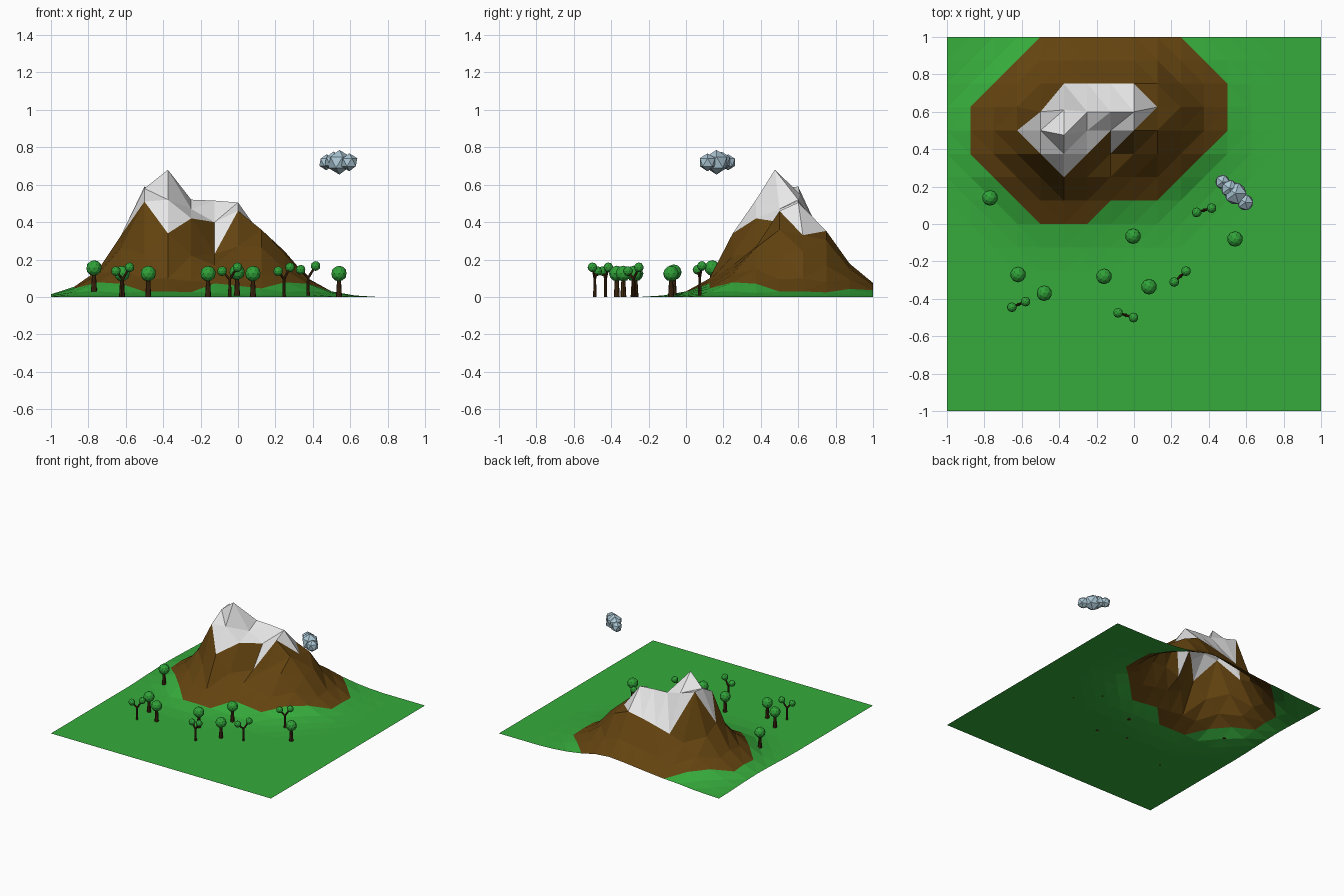
import bpy, bmesh, math
from mathutils import Vector

if "Cube" in bpy.data.objects:
    bpy.data.objects.remove(bpy.data.objects["Cube"])

def material(name, rgb):
    m = bpy.data.materials.new(name)
    m.diffuse_color = (*rgb, 1)
    m.use_nodes = True
    m.node_tree.nodes["Principled BSDF"].inputs["Base Color"].default_value = m.diffuse_color
    return m

GRASS = material("grass green", (0.037, 0.41, 0.045))
ROCK = material("rock brown", (0.125, 0.056, 0.005))
SNOW = material("snow white", (0.8, 0.8, 0.8))
LEAF = material("leaf green", (0.03, 0.36, 0.04))
BARK = material("bark brown", (0.06, 0.025, 0.006))
CLOUD = material("cloud blue", (0.40, 0.56, 0.65))

def finish(bm, name, mats):
    me = bpy.data.meshes.new(name)
    bm.to_mesh(me)
    bm.free()
    for m in mats:
        me.materials.append(m)
    ob = bpy.data.objects.new(name, me)
    bpy.context.collection.objects.link(ob)
    return ob

# Mountain height: slope profile measured from a ridge line
PROFILE = [(0, .5), (.1, .43), (.2, .32), (.25, .25), (.3, .17),
           (.375, .10), (.5, .03), (.6, .01), (.72, 0), (9, 0)]
A, B = Vector((-.42, .5)), Vector((0, .58))

def height(x, y):
    p = Vector((x, y))
    t = max(0, min(1, (p - A).dot(B - A) / (B - A).length_squared))
    d = (p - A - t * (B - A)).length
    for (d0, h0), (d1, h1) in zip(PROFILE, PROFILE[1:]):
        if d <= d1:
            return h0 + (h1 - h0) * (d - d0) / (d1 - d0)

# Sculpted summit points: grid place -> (y, height)
SUMMIT = {(-.375, .5): (.475, .68), (-.5, .625): (.6, .59), (-.5, .5): (.5, .58),
          (-.5, .375): (.375, .51), (-.375, .375): (.375, .52), (-.375, .25): (.25, .34),
          (-.25, .375): (.375, .42), (-.25, .5): (.5, .47), (-.25, .625): (.6, .52),
          (-.125, .625): (.6, .515), (0, .625): (.6, .505), (-.125, .5): (.5, .40),
          (-.125, .375): (.375, .23), (0, .5): (.5, .46), (-.625, .5): (.5, .33),
          (-.375, .625): (.61, .55), (.125, .625): (.625, .33), (.125, .5): (.5, .36),
          (-.25, .25): (.25, .22), (0, .375): (.375, .27)}

def is_rock(x, y):
    right = y - x > .25 or (y > .125 and y > x)
    return x > -.875 and x < .5 and y > 0 and x + y > -.5 and y - x < 1.5 and x + y < 1.25 and right

def is_snow(x, y):
    right = y - x > (.625 if x < -.125 else .5)
    return x + y > -.125 and y - x < 1.125 and y < .75 and x + y < .75 and right

# Terrain: a 16 x 16 sheet whose diagonals run around the mountain
bm = bmesh.new()
N = 16
grid = [[bm.verts.new((-1 + i / 8, -1 + j / 8, 0)) for j in range(N + 1)] for i in range(N + 1)]
for i in range(N):
    for j in range(N):
        a, b, c, d = grid[i][j], grid[i + 1][j], grid[i + 1][j + 1], grid[i][j + 1]
        x, y = a.co.x + .0625, a.co.y + .0625
        cy = .55 if x < -.38 else .6
        if (x + .38) * (y - cy) > 0:
            tris = ((a, b, d), (b, c, d))
        else:
            tris = ((a, b, c), (a, c, d))
        for t in tris:
            f = bm.faces.new(t)
            m = f.calc_center_median()
            f.material_index = 2 if is_snow(m.x, m.y) else 1 if is_rock(m.x, m.y) else 0
for v in bm.verts:
    x, y, _ = v.co
    v.co.z = height(x, y)
    if (x, y) in SUMMIT:
        v.co.y, v.co.z = SUMMIT[(x, y)]
finish(bm, "mountain_terrain", [GRASS, ROCK, SNOW])

def ball(bm, centre, r, sub, mat=0):
    vs = bmesh.ops.create_icosphere(bm, subdivisions=sub, radius=r)["verts"]
    for v in vs:
        v.co += Vector(centre)
    for f in {f for v in vs for f in v.link_faces}:
        f.material_index = mat

def rod(bm, p, q, r0, r1, mat=1):
    p, q = Vector(p), Vector(q)
    vs = bmesh.ops.create_cone(bm, cap_ends=True, segments=8, radius1=r0, radius2=r1,
                               depth=(q - p).length)["verts"]
    rot = (q - p).to_track_quat('Z', 'Y')
    for v in vs:
        v.co = rot @ v.co + (p + q) / 2
    for f in {f for v in vs for f in v.link_faces}:
        f.material_index = mat

# Round trees
for x, y in [(-.77, .14), (-.62, -.27), (-.48, -.37), (-.16, -.28), (-.005, -.065), (.08, -.335), (.54, -.08)]:
    z = height(x, y)
    bm = bmesh.new()
    rod(bm, (x, y, z), (x, y, z + .1), .016, .01)
    ball(bm, (x, y, z + .125), .042, 2)
    finish(bm, "round_tree", [LEAF, BARK])

# Forked trees: a trunk with a low and a high crown
for x0, y0, x1, y1 in [(-.653, -.445, -.58, -.415), (-.085, -.475, -.003, -.50),
                       (.215, -.31, .278, -.252), (.335, .062, .415, .085)]:
    x, y = (x0 + x1) / 2, (y0 + y1) / 2
    z = height(x, y)
    bm = bmesh.new()
    rod(bm, (x, y, z), (x, y, z + .1), .009, .007)
    for bx, by, bz in [(x0, y0, .138), (x1, y1, .158)]:
        rod(bm, (x, y, z + .095), (bx, by, z + bz), .007, .006)
        ball(bm, (bx, by, z + bz), .026, 2)
    finish(bm, "forked_tree", [LEAF, BARK])

# Cloud of faceted puffs
bm = bmesh.new()
for x, y, z, r in [(.473, .225, .72, .043), (.51, .19, .725, .052), (.542, .163, .72, .066),
                   (.595, .115, .72, .048)]:
    ball(bm, (x, y, z), r, 1)
finish(bm, "cloud", [CLOUD])
